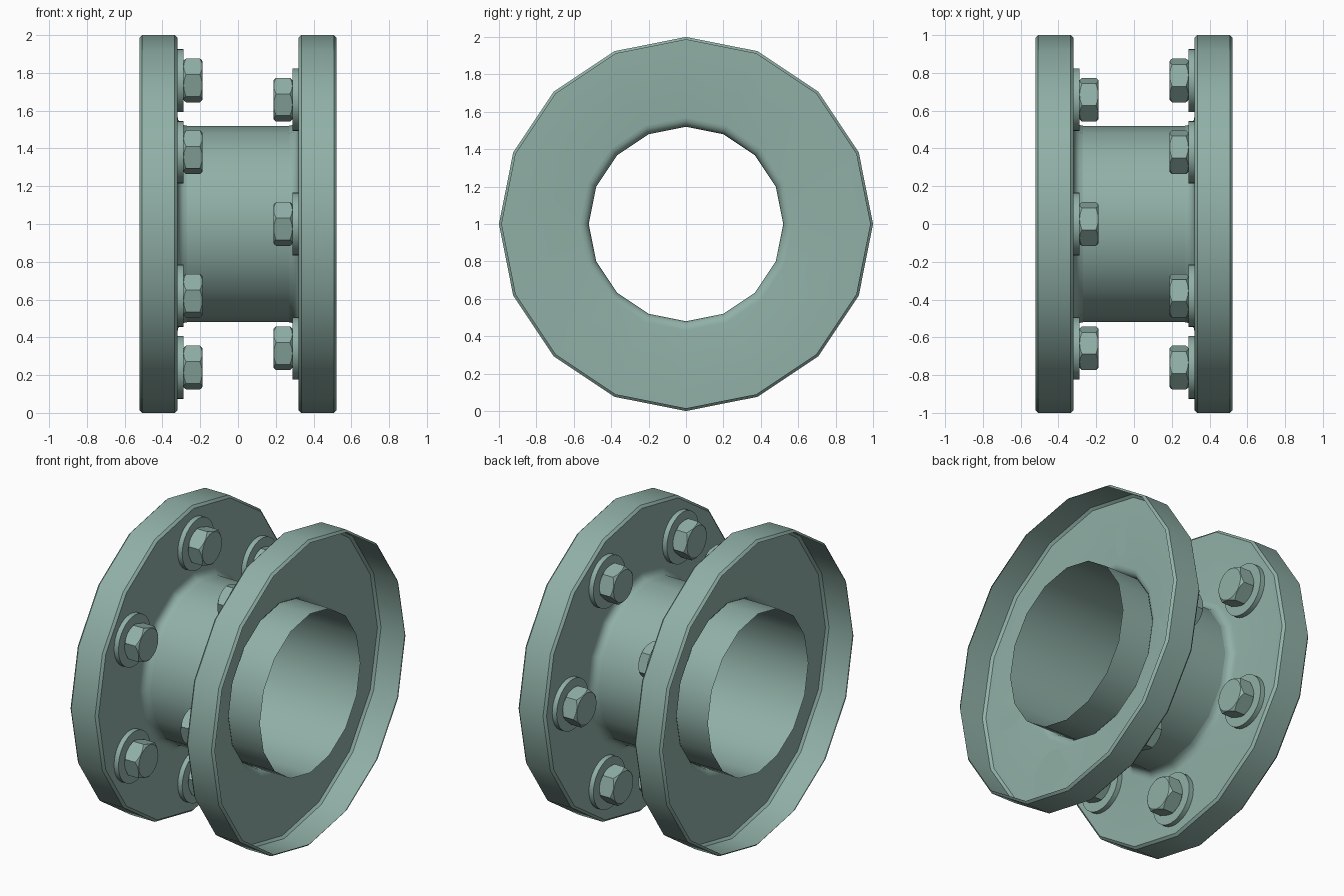
import bpy, bmesh
from math import cos, sin, pi, radians
from mathutils import Vector

if "Cube" in bpy.data.objects:
    bpy.data.objects.remove(bpy.data.objects["Cube"])

paint = bpy.data.materials.new("grey_green_paint")
paint.use_nodes = True
colour = (0.28, 0.435, 0.385, 1)
paint.diffuse_color = colour
paint.node_tree.nodes["Principled BSDF"].inputs["Base Color"].default_value = colour

AXIS_Z = 1.0        # height of the pipe axis
BOLT_CIRCLE = 0.76
END = 0.522         # x of the outer ends


def skin(name, sections, centre=(0, 0, AXIS_Z), capped=False):
    """Join rings of (x, radius, angle) points around the x axis."""
    bm = bmesh.new()
    rings = [[bm.verts.new(Vector(centre) + Vector((x, r * cos(a), r * sin(a))))
              for x, r, a in section] for section in sections]
    if capped:
        bm.faces.new(rings[0])
        bm.faces.new(rings[-1])
    for p, q in zip(rings, rings[1:]):
        for k in range(len(p)):
            bm.faces.new((p[k - 1], p[k], q[k], q[k - 1]))
    bmesh.ops.recalc_face_normals(bm, faces=bm.faces)
    mesh = bpy.data.meshes.new(name)
    bm.to_mesh(mesh)
    bm.free()
    mesh.materials.append(paint)
    obj = bpy.data.objects.new(name, mesh)
    bpy.context.collection.objects.link(obj)
    bpy.ops.object.select_all(action='DESELECT')
    obj.select_set(True)
    bpy.context.view_layer.objects.active = obj
    bpy.ops.object.shade_smooth_by_angle(angle=radians(30))


def lathe(name, profile, sides, **options):
    angles = [2 * pi * k / sides for k in range(sides)]
    skin(name, [[(x, r, a) for a in angles] for x, r in profile], **options)


def hex_head(name, side, centre, base=0.29, top=0.187, apothem=0.104):
    """Hexagon with a conical chamfer at both ends."""
    steps = 8
    low, low_edge, high_edge, high = [], [], [], []
    for k in range(6 * steps):
        local = (k % steps) / steps * pi / 3 - pi / 6
        r = apothem / cos(local)
        a = radians(75) + k / steps * pi / 3 - pi / 6
        cut = (r - apothem + 0.003) * 0.8
        low.append((side * base, apothem - 0.003, a))
        low_edge.append((side * (base - cut), r, a))
        high_edge.append((side * (top + cut), r, a))
        high.append((side * top, apothem - 0.003, a))
    skin(name, [low, low_edge, high_edge, high], centre=centre, capped=True)


# Thin pipe running the whole length
lathe("pipe", [(-END, 0.52), (0, 0.52), (END, 0.52)], 16)

# Hollow-backed flange: fillet, plate and chamfered rim, open at the outer end
fillet = [(0.27 + 0.05 * sin(radians(d)), 0.57 - 0.05 * cos(radians(d)))
          for d in (0, 22.5, 45, 67.5, 90)]
flange = fillet + [(0.32, 0.985), (0.335, 1.0), (END - 0.015, 1.0), (END, 0.985)]

for side, label, offset in ((-1, "right", 90), (1, "left", 0)):
    lathe(f"{label}_flange", [(side * x, r) for x, r in flange], 16)
    # Six bolts on each flange, staggered between the two
    for i in range(6):
        a = radians(offset + 60 * i)
        centre = (0, BOLT_CIRCLE * cos(a), AXIS_Z + BOLT_CIRCLE * sin(a))
        lathe(f"{label}_washer_{i + 1}", [(side * 0.288, 0.166), (side * 0.32, 0.166)],
              32, centre=centre, capped=True)
        hex_head(f"{label}_bolt_head_{i + 1}", side, centre)
